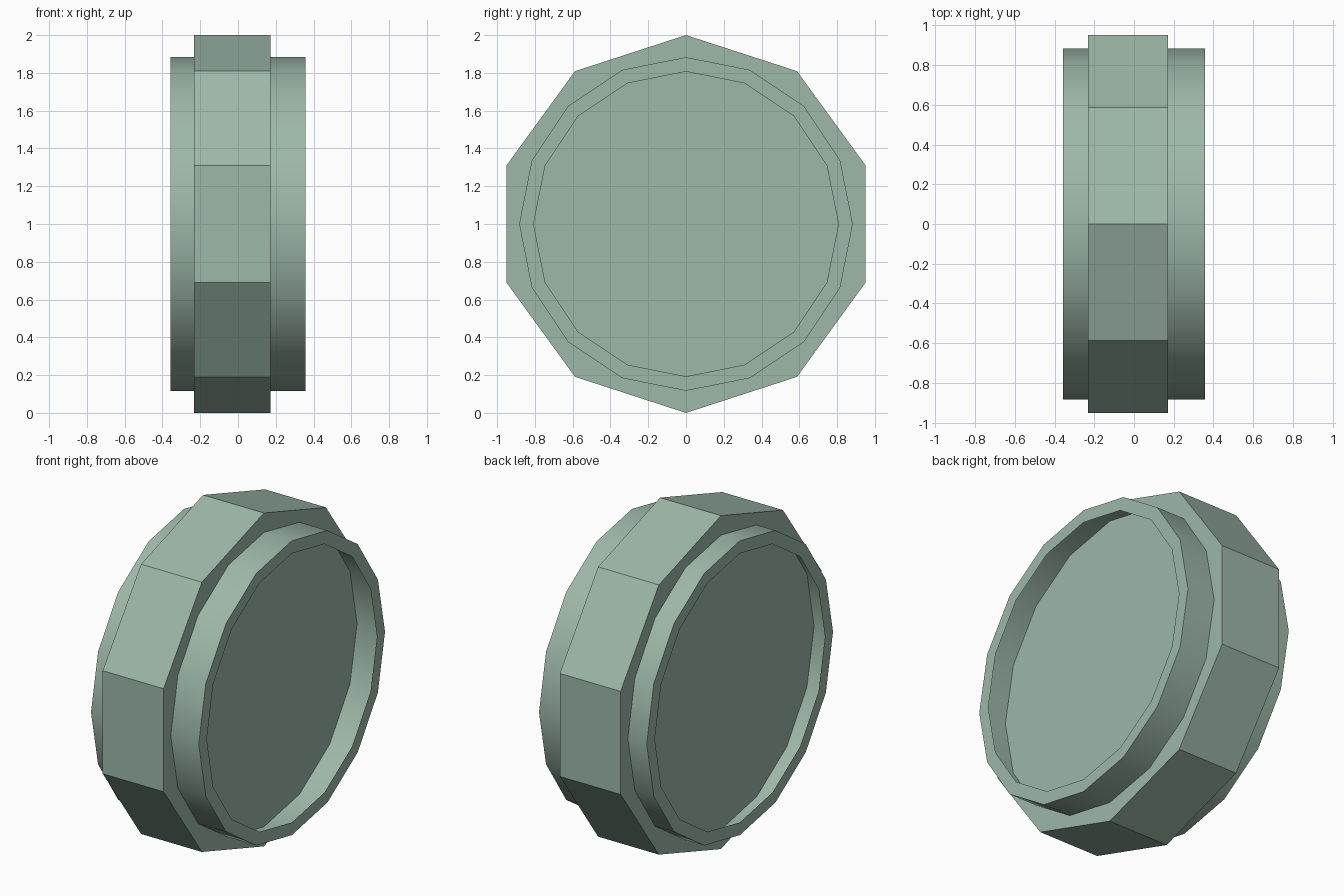
import bpy, bmesh
from math import sin, cos, pi, radians

cube = bpy.data.objects.get("Cube")
if cube:
    bpy.data.objects.remove(cube, do_unlink=True)

sage = bpy.data.materials.new("sage_green")
sage.use_nodes = True
colour = (0.34, 0.48, 0.395, 1)
sage.diffuse_color = colour
sage.node_tree.nodes["Principled BSDF"].inputs["Base Color"].default_value = colour


def lathe(name, profile, sides, capped):
    """Sweep (x, radius) points around the wheel axis, with or without end caps."""
    bm = bmesh.new()
    rings = []
    for x, r in profile:
        angles = [2 * pi * i / sides for i in range(sides)]
        rings.append([bm.verts.new((x, r * sin(a), 1 + r * cos(a))) for a in angles])
    for a, b in zip(rings, rings[1:]):
        for i in range(sides):
            j = (i + 1) % sides
            bm.faces.new((a[i], a[j], b[j], b[i]))
    if capped:
        bm.faces.new(rings[0])
        bm.faces.new(rings[-1])
    bmesh.ops.recalc_face_normals(bm, faces=bm.faces)
    mesh = bpy.data.meshes.new(name)
    bm.to_mesh(mesh)
    bm.free()
    mesh.materials.append(sage)
    obj = bpy.data.objects.new(name, mesh)
    bpy.context.collection.objects.link(obj)
    bpy.ops.object.select_all(action='DESELECT')
    obj.select_set(True)
    bpy.context.view_layer.objects.active = obj
    bpy.ops.object.shade_smooth_by_angle(angle=radians(30))


# Solid ten-sided band, whose flat sides close the drum
lathe("outer_band", [(-0.232, 1), (0.172, 1)], 10, True)

# Hollow round drum with a thin inward lip at each end
lathe("drum_shell", [(-0.3575, 0.807), (-0.3575, 0.883),
                     (0.3575, 0.883), (0.3575, 0.807)], 16, False)
